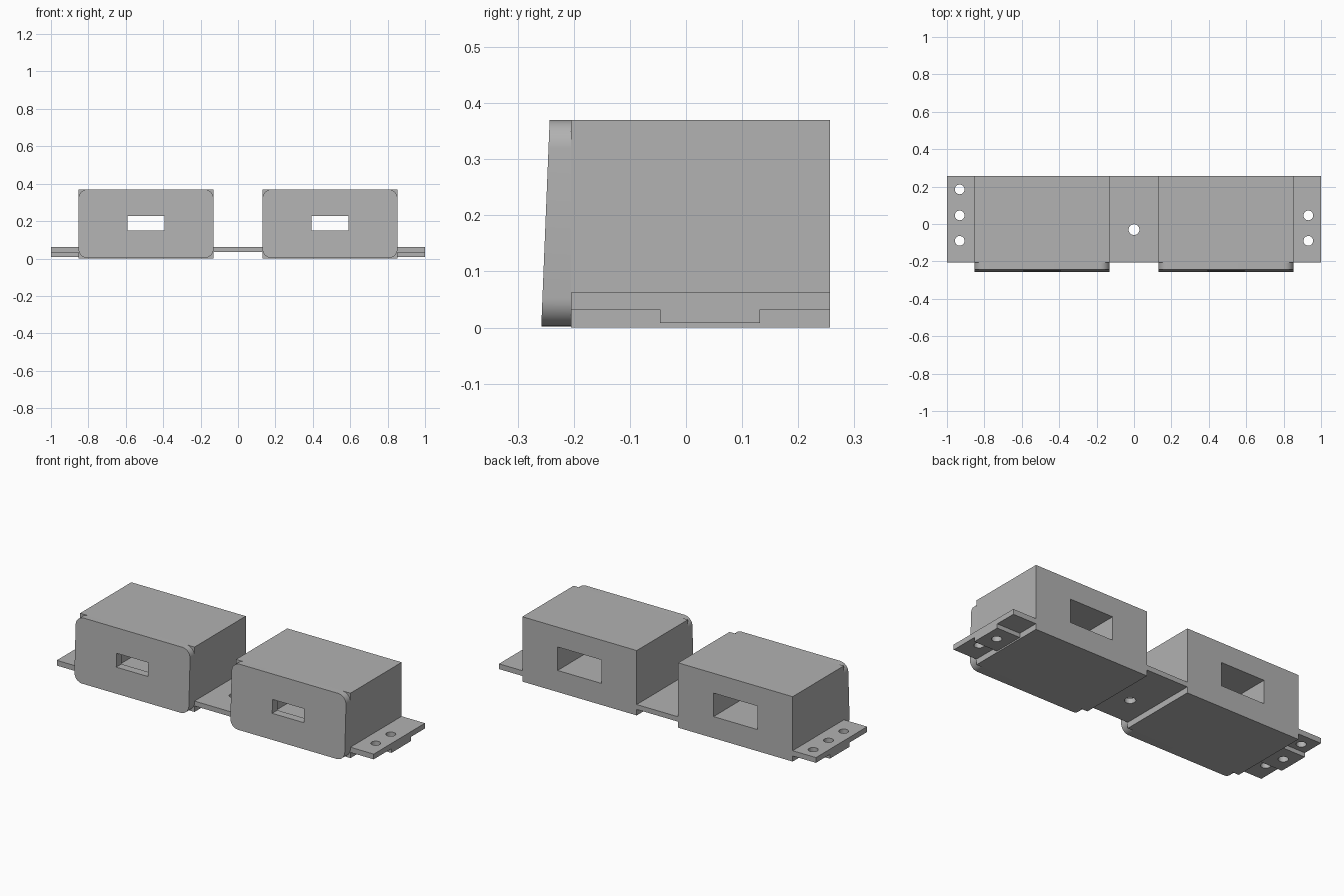
import bpy, bmesh, math

if "Cube" in bpy.data.objects:
    bpy.data.objects.remove(bpy.data.objects["Cube"], do_unlink=True)

grey = bpy.data.materials.new("plain grey")
grey.use_nodes = True
GREY = (0.445, 0.445, 0.445, 1)
grey.diffuse_color = GREY
grey.node_tree.nodes["Principled BSDF"].inputs["Base Color"].default_value = GREY

BACK, FACE, TOP = 0.257, -0.205, 0.37
HALF, CENTRE = 0.361, 0.492


def prism(name, outline, axis, start, end):
    """Extrude a closed outline along x, y or z."""
    place = {"x": lambda p, d: (d, p[0], p[1]),
             "y": lambda p, d: (p[0], d, p[1]),
             "z": lambda p, d: (p[0], p[1], d)}[axis]
    bm = bmesh.new()
    a = [bm.verts.new(place(p, start)) for p in outline]
    b = [bm.verts.new(place(p, end)) for p in outline]
    bm.faces.new(a)
    bm.faces.new(b)
    for i in range(len(a)):
        j = (i + 1) % len(a)
        bm.faces.new((a[i], a[j], b[j], b[i]))
    bmesh.ops.recalc_face_normals(bm, faces=bm.faces)
    mesh = bpy.data.meshes.new(name)
    bm.to_mesh(mesh)
    bm.free()
    mesh.materials.append(grey)
    ob = bpy.data.objects.new(name, mesh)
    bpy.context.collection.objects.link(ob)
    return ob


def rect(u0, u1, v0, v1):
    return [(u0, v0), (u1, v0), (u1, v1), (u0, v1)]


def arc(cx, cy, r, first, last, steps):
    angles = [math.radians(first + (last - first) * i / steps) for i in range(steps + 1)]
    return [(cx + r * math.cos(t), cy + r * math.sin(t)) for t in angles]


def cut(target, cutter):
    """Subtract a hidden helper from a part."""
    mod = target.modifiers.new("cut", "BOOLEAN")
    mod.operation = "DIFFERENCE"
    mod.solver = "EXACT"
    mod.object = cutter
    cutter.hide_render = True
    cutter.hide_viewport = True
    cutter.display_type = "WIRE"


def smooth(ob):
    bpy.ops.object.select_all(action="DESELECT")
    ob.select_set(True)
    bpy.context.view_layer.objects.active = ob
    bpy.ops.object.shade_smooth_by_angle(angle=math.radians(30))


def drill(target, spots, radius):
    for x, y in spots:
        cut(target, prism("hole_cutter", arc(x, y, radius, 0, 345, 23), "z", -0.1, 0.2))


for side, sign in (("left", 1), ("right", -1)):
    cx = sign * CENTRE
    # Housing with a cavity open at the back
    housing = prism(side + "_housing", rect(cx - HALF, cx + HALF, 0, TOP), "y", FACE, BACK)
    cut(housing, prism(side + "_cavity_cutter",
                       rect(cx - 0.138, cx + 0.138, 0.123, 0.257), "y", -0.4, 0.4))

    # Rounded front plate, leaning back slightly, with a slot
    r, x = 0.05, HALF - 0.05
    outline = (arc(cx + x, TOP - r, r, 0, 90, 8) + arc(cx - x, TOP - r, r, 90, 180, 8)
               + arc(cx - x, r + 0.002, r, 180, 270, 8) + arc(cx + x, r + 0.002, r, 270, 360, 8))
    plate = prism(side + "_front_plate", outline, "y", -0.258, FACE)
    for v in plate.data.vertices:
        if v.co.y < -0.25:
            v.co.y += 0.015 * v.co.z / TOP
    smooth(plate)
    cut(plate, prism(side + "_slot_cutter",
                     rect(cx - 0.1, cx + 0.1, 0.15, 0.228), "y", -0.4, -0.1))

    # Mounting tab, thicker in the middle, with screw holes
    profile = [(FACE, 0.062), (FACE, 0.032), (-0.046, 0.032), (-0.046, 0.008),
               (0.132, 0.008), (0.132, 0.032), (BACK, 0.032), (BACK, 0.062)]
    tab = prism(side + "_mounting_tab", profile, "x", sign * (CENTRE + HALF), sign)
    rows = (-0.09, 0.046) if sign > 0 else (-0.09, 0.046, 0.185)
    drill(tab, [(sign * 0.932, y) for y in rows], 0.026)

# Bridge between the housings with one screw hole
edge = CENTRE - HALF
bridge = prism("centre_bridge", rect(-edge, edge, FACE, BACK), "z", 0.034, 0.062)
drill(bridge, [(0, -0.03)], 0.029)
